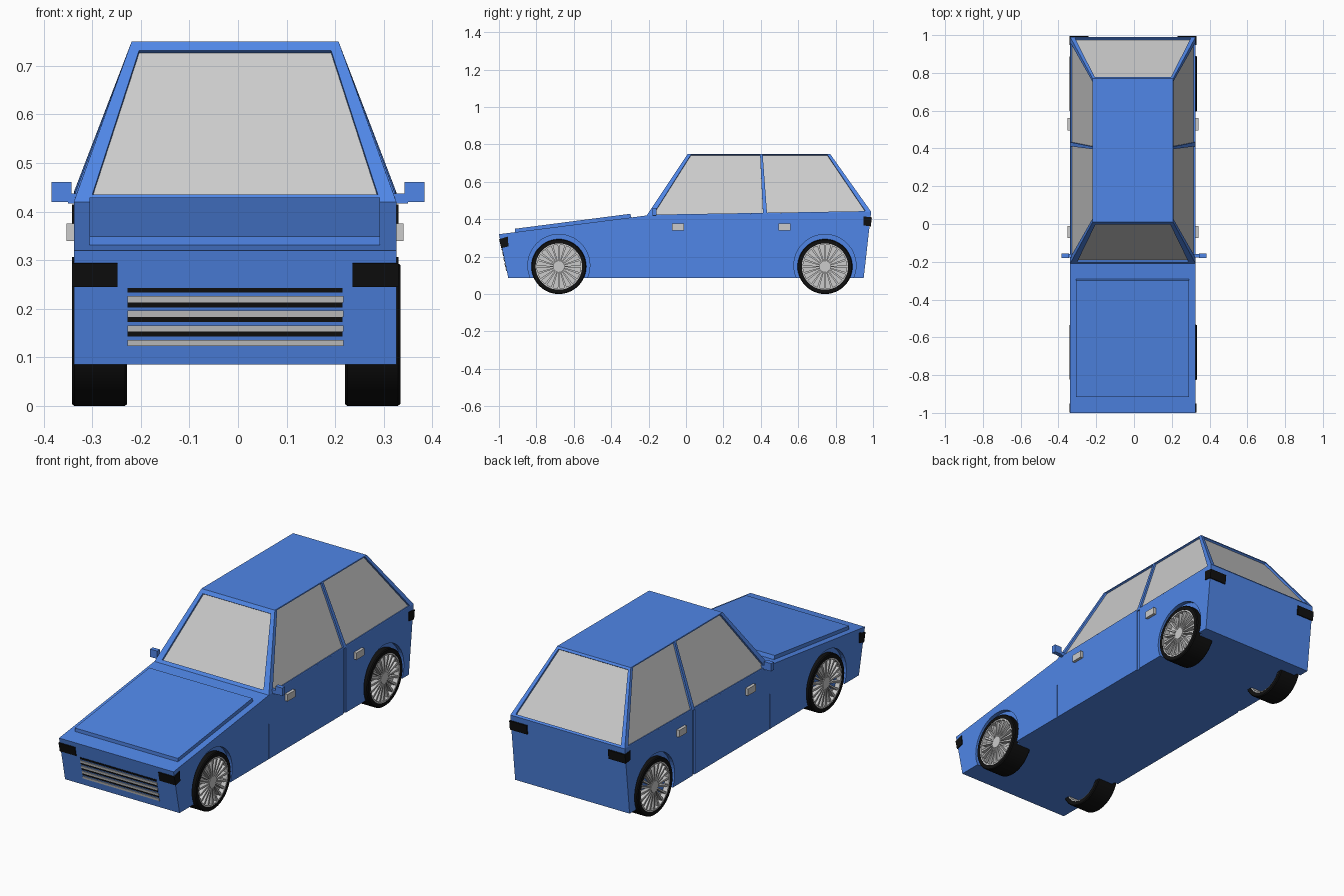
import bpy, bmesh, math
from mathutils import Vector

if "Cube" in bpy.data.objects:
    bpy.data.objects.remove(bpy.data.objects["Cube"])

CX = -0.006          # centre line of the body shell


def material(name, c):
    m = bpy.data.materials.new(name)
    m.diffuse_color = (*c, 1)
    m.use_nodes = True
    m.node_tree.nodes["Principled BSDF"].inputs["Base Color"].default_value = m.diffuse_color
    return m


BLUE = material("blue_paint", (0.08, 0.24, 0.8))
BLACK = material("black", (0.005, 0.005, 0.005))


def finish(name, bm, mat=None, recalc=True):
    if recalc:
        bmesh.ops.recalc_face_normals(bm, faces=bm.faces)
    me = bpy.data.meshes.new(name)
    bm.to_mesh(me)
    bm.free()
    ob = bpy.data.objects.new(name, me)
    bpy.context.collection.objects.link(ob)
    if mat:
        me.materials.append(mat)
    return ob


def prism(name, profile, x0, x1, mat=None):
    """Extrude a (y, z) outline from x0 to x1."""
    bm = bmesh.new()
    a = [bm.verts.new((x0, y, z)) for y, z in profile]
    b = [bm.verts.new((x1, y, z)) for y, z in profile]
    n = len(a)
    bm.faces.new(a)
    bm.faces.new(b[::-1])
    for i in range(n):
        bm.faces.new((a[i], b[i], b[(i + 1) % n], a[(i + 1) % n]))
    return finish(name, bm, mat)


def box(name, x0, x1, y0, y1, z0, z1, mat=None):
    return prism(name, [(y0, z0), (y1, z0), (y1, z1), (y0, z1)], x0, x1, mat)


def circle(cy, cz, r, n=48):
    return [(cy + r * math.cos(2 * math.pi * i / n), cz + r * math.sin(2 * math.pi * i / n)) for i in range(n)]


def lathe(name, profile, cy, cz, mat=None, n=48):
    """Spin a closed (x, radius) outline round a wheel axle."""
    bm = bmesh.new()
    rings = []
    for i in range(n):
        c, s = math.cos(2 * math.pi * i / n), math.sin(2 * math.pi * i / n)
        rings.append([bm.verts.new((x, cy + r * c, cz + r * s)) for x, r in profile])
    m = len(profile)
    for i in range(n):
        p, q = rings[i], rings[(i + 1) % n]
        for j in range(m):
            k = (j + 1) % m
            bm.faces.new((p[j], p[k], q[k], q[j]))
    ob = finish(name, bm, mat)
    bpy.context.view_layer.objects.active = ob
    ob.select_set(True)
    bpy.ops.object.shade_smooth_by_angle(angle=math.radians(30))
    ob.select_set(False)
    return ob


# Lower body shell
HW = 0.332
body = prism("body", [(-0.95, 0.085), (0.95, 0.085), (0.99, 0.44), (-0.21, 0.42), (-1.0, 0.32)],
             CX - HW, CX + HW, BLUE)


def cut(cutter):
    cutter.hide_render = True
    cutter.hide_viewport = True
    mod = body.modifiers.new(cutter.name, 'BOOLEAN')
    mod.operation, mod.solver, mod.object = 'DIFFERENCE', 'EXACT', cutter


# Wheel arches and door seams cut into the sides
AXLES = {"front": -0.68, "rear": 0.743}
for s in (-1, 1):
    for cy in AXLES.values():
        cut(prism("arch_cutter", circle(cy, 0.153, 0.166), CX + s * (HW - 0.022), CX + s * 0.37))
    cut(box("seam_cutter", CX + s * (HW - 0.006), CX + s * 0.37, 0.41, 0.43, 0.05, 0.425))
    cut(box("seam_cutter", CX + s * (HW - 0.004), CX + s * 0.37, -0.212, -0.208, 0.05, 0.27))

# Bonnet panel
prism("bonnet", [(-0.915, 0.325), (-0.29, 0.405), (-0.298, 0.429), (-0.915, 0.349)], -0.306, 0.292, BLUE)

# Cabin: roof plus window frames, each with a recessed pane
cabin, glass = bmesh.new(), bmesh.new()


def face(bm, pts):
    bm.faces.new([bm.verts.new(p) for p in pts])


def window(quad, u0, u1, v0, v1, depth=0.01):
    bl, br, tr, tl = quad = [Vector(p) for p in quad]
    inward = -(br - bl).cross(tl - bl).normalized() * depth
    inner = [bl.lerp(br, u).lerp(tl.lerp(tr, u), v) for u, v in ((u0, v0), (u1, v0), (u1, v1), (u0, v1))]
    deep = [p + inward for p in inner]
    for i in range(4):
        j = (i + 1) % 4
        face(cabin, (quad[i], quad[j], inner[j], inner[i]))
        face(cabin, (inner[i], inner[j], deep[j], deep[i]))
    face(glass, deep)


def pt(s, top, y, z):
    return (CX + s * (0.213 if top else HW), y, z)


FB, FT, RB, RT = (0, -0.21, 0.42), (1, 0.01, 0.75), (0, 0.99, 0.44), (1, 0.77, 0.75)
MB, MT = (0, 0.423, 0.4306), (1, 0.403, 0.75)
window([pt(-1, *FB), pt(1, *FB), pt(1, *FT), pt(-1, *FT)], 0.05, 0.95, 0.045, 0.945)
window([pt(1, *RB), pt(-1, *RB), pt(-1, *RT), pt(1, *RT)], 0.035, 0.965, 0.03, 0.965)
window([pt(1, *FB), pt(1, *MB), pt(1, *MT), pt(1, *FT)], 0.05, 0.982, 0.012, 0.985)
window([pt(1, *MB), pt(1, *RB), pt(1, *RT), pt(1, *MT)], 0.018, 0.95, 0.012, 0.985)
window([pt(-1, *MB), pt(-1, *FB), pt(-1, *FT), pt(-1, *MT)], 0.018, 0.95, 0.012, 0.985)
window([pt(-1, *RB), pt(-1, *MB), pt(-1, *MT), pt(-1, *RT)], 0.05, 0.982, 0.012, 0.985)
face(cabin, (pt(-1, *FT), pt(1, *FT), pt(1, *RT), pt(-1, *RT)))
finish("cabin", cabin, BLUE, recalc=False)
finish("windows", glass, recalc=False)

# Grille slats following the sloped nose
def nose_y(z):
    return -0.95 - 0.05 * (z - 0.085) / 0.235


def nose_strip(name, z0, z1, out, x0, x1, mat=None):
    a, b = nose_y(z0), nose_y(z1)
    prism(name, [(a - out, z0), (a + 0.01, z0), (b + 0.01, z1), (b - out, z1)], x0, x1, mat)


for i in range(4):
    z = 0.238 - 0.03 * i
    nose_strip("grille_slot", z - 0.005, z + 0.005, 0.003, -0.227, 0.215, BLACK)
    nose_strip("grille_slat", z - 0.025, z - 0.012, 0.004, -0.227, 0.217)

# Lights, mirrors and door handles on both sides
for s, side in ((-1, "left"), (1, "right")):
    prism(side + "_headlight", [(-0.988, 0.245), (-0.949, 0.255), (-0.953, 0.307), (-0.999, 0.293)],
          CX + s * 0.242, CX + s * 0.336, BLACK)
    prism(side + "_taillight", [(0.948, 0.367), (0.988, 0.362), (0.994, 0.41), (0.948, 0.415)],
          CX + s * 0.236, CX + s * 0.336, BLACK)
    box(side + "_mirror", s * 0.343, s * 0.384, -0.18, -0.157, 0.42, 0.461, BLUE)
    prism(side + "_mirror_arm", [(-0.178, 0.417), (-0.16, 0.417), (-0.16, 0.437), (-0.178, 0.437)],
          s * 0.31, s * 0.35, BLUE)
    for y in (-0.075, 0.495):
        box(side + "_door_handle", CX + s * 0.325, CX + s * 0.347, y, y + 0.065, 0.34, 0.376)

# Wheels: tyre, rim, backing disc, hub and spokes
CZ, WX = 0.147, -0.004
for s, side in ((-1, "left"), (1, "right")):
    for end, cy in AXLES.items():
        tag = f"{end}_{side}_"

        def X(v):
            return WX + s * v
        lathe(tag + "tyre", [(X(0.224), 0.124), (X(0.224), 0.143), (X(0.229), 0.147), (X(0.333), 0.147),
                             (X(0.338), 0.143), (X(0.338), 0.124)], cy, CZ, BLACK)
        lathe(tag + "rim", [(X(0.228), 0.117), (X(0.228), 0.125), (X(0.337), 0.125), (X(0.337), 0.117)], cy, CZ)
        prism(tag + "wheel_disc", circle(cy, CZ, 0.12), X(0.295), X(0.31))
        prism(tag + "hub", circle(cy, CZ, 0.03, 24), X(0.3), X(0.335))
        bm = bmesh.new()
        for k in range(20):
            a = 2 * math.pi * k / 20
            d = Vector((0, math.cos(a), math.sin(a)))
            t = Vector((0, -math.sin(a), math.cos(a)))
            c = Vector((0, cy, CZ))
            ring = []
            for x in (X(0.305), X(0.333)):
                for r, w in ((0.025, -0.003), (0.12, -0.006), (0.12, 0.006), (0.025, 0.003)):
                    ring.append(bm.verts.new(c + d * r + t * w + Vector((x, 0, 0))))
            bm.faces.new(ring[:4])
            bm.faces.new(ring[:3:-1])
            for i in range(4):
                j = (i + 1) % 4
                bm.faces.new((ring[i], ring[j], ring[4 + j], ring[4 + i]))
        finish(tag + "spokes", bm)
